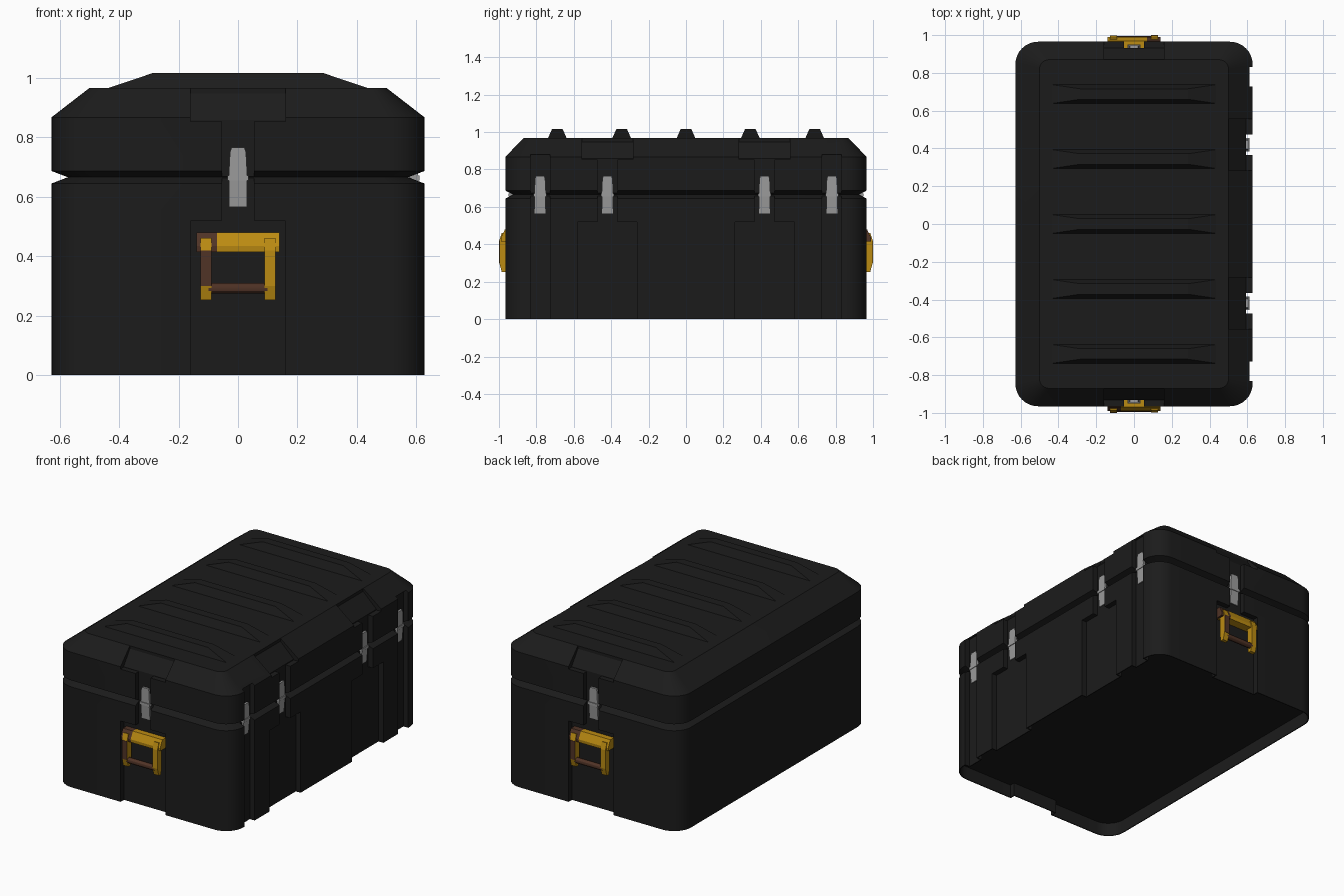
import bpy, bmesh, math
from mathutils import Matrix, Vector

if "Cube" in bpy.data.objects:
    bpy.data.objects.remove(bpy.data.objects["Cube"])

HX, HY = 0.628, 0.965      # half sizes of the case
DEPTH = 0.034              # depth of the latch channels


def material(name, rgb):
    m = bpy.data.materials.new(name)
    m.diffuse_color = (*rgb, 1)
    m.use_nodes = True
    m.node_tree.nodes["Principled BSDF"].inputs["Base Color"].default_value = m.diffuse_color
    return m


BLACK = material("black_plastic", (0.0112, 0.0112, 0.0112))
STEEL = material("grey_steel", (0.33, 0.33, 0.33))
GOLD = material("gold_metal", (0.5, 0.26, 0.006))
BROWN = material("brown_grip", (0.08, 0.033, 0.019))


def loft(name, rings, mat):
    """Skin closed rings of equal length and cap both ends."""
    bm = bmesh.new()
    rows = [[bm.verts.new(p) for p in ring] for ring in rings]
    n = len(rows[0])
    for a, b in zip(rows, rows[1:]):
        for i in range(n):
            j = (i + 1) % n
            bm.faces.new((a[i], a[j], b[j], b[i]))
    bm.faces.new(rows[0][::-1])
    bm.faces.new(rows[-1])
    bmesh.ops.recalc_face_normals(bm, faces=bm.faces)
    mesh = bpy.data.meshes.new(name)
    bm.to_mesh(mesh)
    bm.free()
    mesh.materials.append(mat)
    ob = bpy.data.objects.new(name, mesh)
    bpy.context.collection.objects.link(ob)
    return ob


def smooth(ob):
    bpy.ops.object.select_all(action='DESELECT')
    ob.select_set(True)
    bpy.context.view_layer.objects.active = ob
    bpy.ops.object.shade_smooth_by_angle()


def rounded(hx, hy, r, z, n=8):
    pts = []
    for k, (sx, sy) in enumerate(((1, 1), (-1, 1), (-1, -1), (1, -1))):
        for i in range(n + 1):
            t = math.radians(90 * (k + i / n))
            pts.append((sx * (hx - r) + r * math.cos(t), sy * (hy - r) + r * math.sin(t), z))
    return pts


# u points out of a case wall, v runs along it; a station is (wall angle, v centre)
def prism(name, profile, v0, v1, station, mat):
    """Extrude a (u, z) profile along v."""
    rot, c = Matrix.Rotation(math.radians(station[0]), 3, 'Z'), station[1]
    return loft(name, [[rot @ Vector((u, c + v, z)) for u, z in profile] for v in (v0, v1)], mat)


def plate(name, outline, u0, u1, station, mat):
    """Extrude a (v, z) outline along u."""
    rot, c = Matrix.Rotation(math.radians(station[0]), 3, 'Z'), station[1]
    return loft(name, [[rot @ Vector((u, c + v, z)) for v, z in outline] for u in (u0, u1)], mat)


def rect(a0, a1, b0, b1):
    return [(a0, b0), (a1, b0), (a1, b1), (a0, b1)]


# Case: body, seam groove, chamfered lid
case = loft("case", [
    rounded(HX, HY, 0.12, 0.0),
    rounded(HX, HY, 0.12, 0.645),
    rounded(HX - 0.055, HY - 0.04, 0.1, 0.666),
    rounded(HX, HY, 0.12, 0.687),
    rounded(HX, HY, 0.12, 0.868),
    rounded(0.5, 0.87, 0.05, 0.967)], BLACK)

# Channels cut into the walls: wide foot, narrow neck, wide notch in the lid chamfer
wide = [(0, -0.42), (0, 0.42), (90, 0), (-90, 0)]
narrow = [(0, -0.78), (0, 0.78)]
cutters = []
for st in wide:
    wall, top, half = (HX, 0.5, 0.137) if st[0] == 0 else (HY, 0.87, 0.16)
    w = wall - DEPTH
    cutters.append(prism("foot_cutter", rect(w, 1.2, -0.1, 0.52), -0.159, 0.159, st, BLACK))
    cutters.append(prism("neck_cutter", rect(w, 1.2, 0.5, 0.87), -0.054, 0.054, st, BLACK))
    notch = [(w, 0.853), (w, 0.858), (top, 0.948), (top, 1.1), (1.2, 1.1), (1.2, 0.853)]
    cutters.append(prism("lid_cutter", notch, -half, half, st, BLACK))
for st in narrow:
    cutters.append(prism("narrow_cutter", rect(HX - DEPTH, 1.2, -0.1, 0.88), -0.052, 0.052, st, BLACK))

bpy.context.view_layer.objects.active = case
for cut in cutters:
    cut.hide_render = True
    mod = case.modifiers.new("cut", 'BOOLEAN')
    mod.operation, mod.solver, mod.object = 'DIFFERENCE', 'EXACT', cut
    bpy.ops.object.modifier_apply(modifier=mod.name)
    bpy.data.objects.remove(cut)

# Hollow foot: thin rim with a raised floor
bm = bmesh.new()
bm.from_mesh(case.data)
base = [f for f in bm.faces if f.normal.z < -0.9 and f.calc_center_median().z < 0.001]
bmesh.ops.inset_region(bm, faces=base, thickness=0.006, use_even_offset=True)
moved = bmesh.ops.extrude_face_region(bm, geom=base)["geom"]
bmesh.ops.translate(bm, vec=(0, 0, 0.085), verts=[g for g in moved if isinstance(g, bmesh.types.BMVert)])
bmesh.ops.delete(bm, geom=[f for f in base if f.is_valid], context='FACES')
bm.to_mesh(case.data)
bm.free()
smooth(case)

# Lid ribs
for i in range(-2, 3):
    y = i * 0.344
    rings = [[(sx * a, y + sy * b, z) for sx, sy in ((1, 1), (-1, 1), (-1, -1), (1, -1))]
             for a, b, z in ((0.44, 0.05, 0.96), (0.435, 0.05, 0.967), (0.287, 0.028, 1.017))]
    loft("lid_rib", rings, BLACK)

# Latches
for st in wide + narrow:
    w = (HX if st[0] == 0 else HY) - DEPTH
    prism("latch_base", [(w - 0.01, 0.565), (w + 0.006, 0.565), (w + 0.014, 0.655), (w - 0.01, 0.655)],
          -0.03, 0.03, st, STEEL)
    prism("latch_hinge", rect(w - 0.02, w + 0.018, 0.655, 0.672), -0.035, 0.035, st, STEEL)
    plate("latch_clasp", [(-0.031, 0.672), (0.031, 0.672), (0.027, 0.75), (0.022, 0.766),
                          (-0.022, 0.766), (-0.027, 0.75)], w - 0.01, w + 0.013, st, STEEL)

# Carrying handles on both ends, with brown facings on gold metal
arm = [(0.925, 0.45), (0.985, 0.462), (0.998, 0.42), (0.998, 0.3), (0.985, 0.252), (0.962, 0.252),
       (0.955, 0.3), (0.955, 0.41), (0.925, 0.415)]
mount = [(0.925, 0.415), (0.988, 0.415), (0.99, 0.435), (0.968, 0.48), (0.925, 0.48)]
for st in ((90, 0), (-90, 0)):
    prism("handle_mount", mount, -0.07, 0.14, st, GOLD)
    prism("handle_mount_end", mount, -0.14, -0.07, st, BROWN)
    for v in (-0.126, 0.09):
        prism("handle_arm", arm, v, v + 0.036, st, GOLD)
    plate("arm_facing", rect(-0.126, -0.09, 0.3, 0.42), 0.997, 1.0, st, BROWN)
    grip = [(0.978 + 0.018 * math.cos(t), 0.292 + 0.018 * math.sin(t))
            for t in (math.tau * k / 12 for k in range(12))]
    smooth(prism("handle_grip", grip, -0.1, 0.1, st, BROWN))
